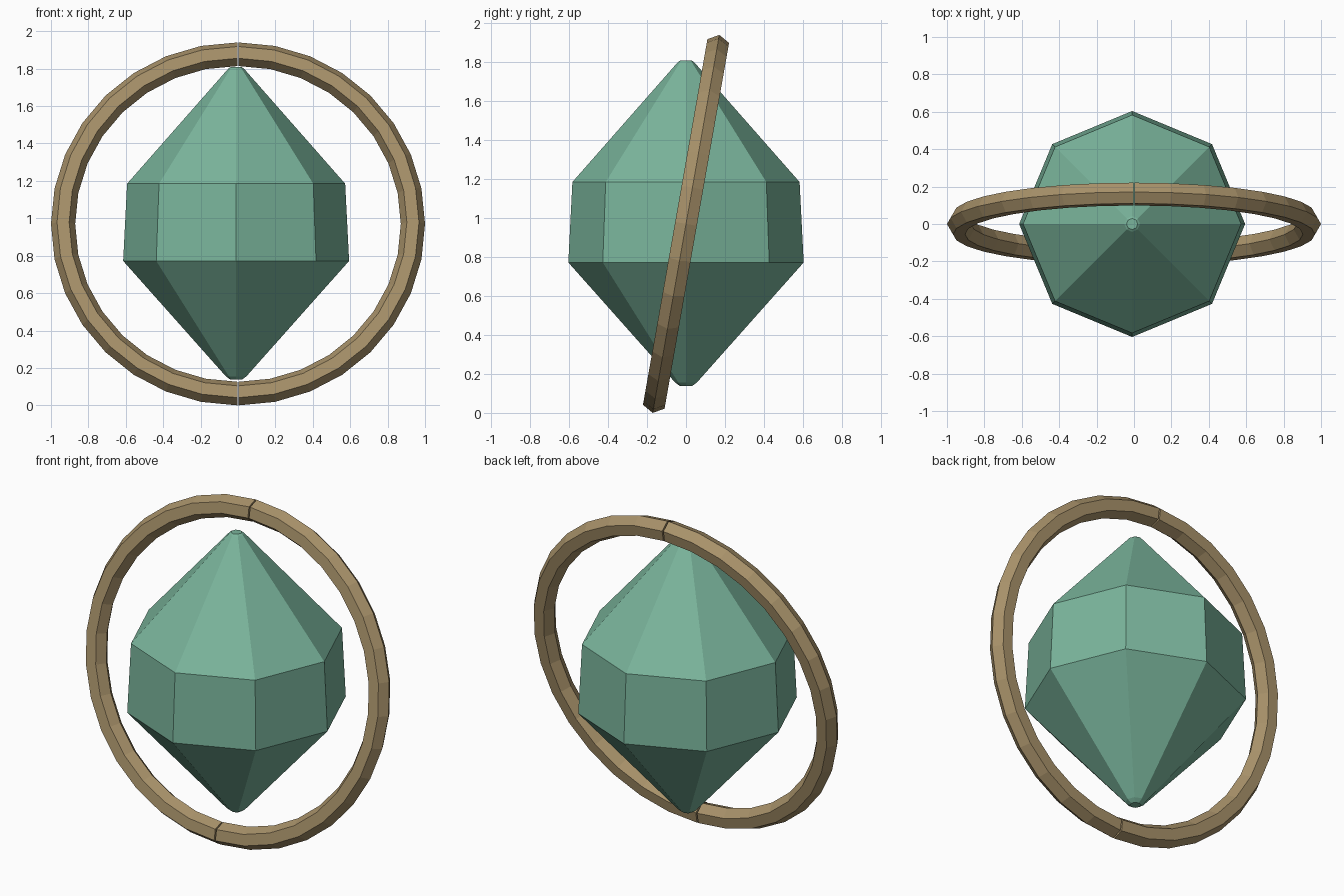
import bpy, bmesh
from math import sin, cos, pi, radians
from mathutils import Vector

cube = bpy.data.objects.get("Cube")
if cube:
    bpy.data.objects.remove(cube)


def make_material(name, color):
    mat = bpy.data.materials.new(name)
    mat.use_nodes = True
    mat.diffuse_color = color
    mat.node_tree.nodes["Principled BSDF"].inputs["Base Color"].default_value = color
    return mat


def make_object(name, bm, mat):
    bmesh.ops.recalc_face_normals(bm, faces=bm.faces)
    mesh = bpy.data.meshes.new(name)
    bm.to_mesh(mesh)
    bm.free()
    mesh.materials.append(mat)
    obj = bpy.data.objects.new(name, mesh)
    bpy.context.collection.objects.link(obj)
    return obj


def skin(bm, loops):
    """Bridge consecutive closed loops of points and cap both ends."""
    rings = [[bm.verts.new(p) for p in loop] for loop in loops]
    count = len(rings[0])
    for a, b in zip(rings, rings[1:]):
        for i in range(count):
            j = (i + 1) % count
            bm.faces.new((a[i], a[j], b[j], b[i]))
    bm.faces.new(rings[0])
    bm.faces.new(rings[-1])


jade = make_material("jade green", (0.195, 0.462, 0.332, 1))
bronze = make_material("dull bronze", (0.392, 0.287, 0.144, 1))

# Eight-sided crystal: (radius, height) profile with blunt tips
profile = [(0.03, 0.137), (0.055, 0.155), (0.604, 0.772), (0.583, 1.185), (0.042, 1.8), (0.03, 1.808)]
crystal = bmesh.new()
skin(crystal, [[Vector((r * cos(k * pi / 4) - 0.01, r * sin(k * pi / 4), z)) for k in range(8)]
               for r, z in profile])
make_object("crystal", crystal, jade)

# Tilted hoop in two halves, hexagonal section, with a hairline seam
tilt = radians(10)
up = Vector((0, sin(tilt), cos(tilt)))
normal = Vector((0, cos(tilt), -sin(tilt)))
center = Vector((0, 0, 0.97))
tube, segments = 0.065, 16


def hoop_point(side, angle, k):
    reach = 1 - tube + tube * cos(k * pi / 3)
    across = Vector((side * (reach * sin(angle) * 0.996 + 0.004), 0, 0))
    return center + across + up * (reach * cos(angle) * 0.985) + normal * (tube * sin(k * pi / 3))


for name, side in (("left_half_hoop", 1), ("right_half_hoop", -1)):
    hoop = bmesh.new()
    skin(hoop, [[hoop_point(side, s * pi / segments, k) for k in range(6)]
                for s in range(segments + 1)])
    make_object(name, hoop, bronze)
